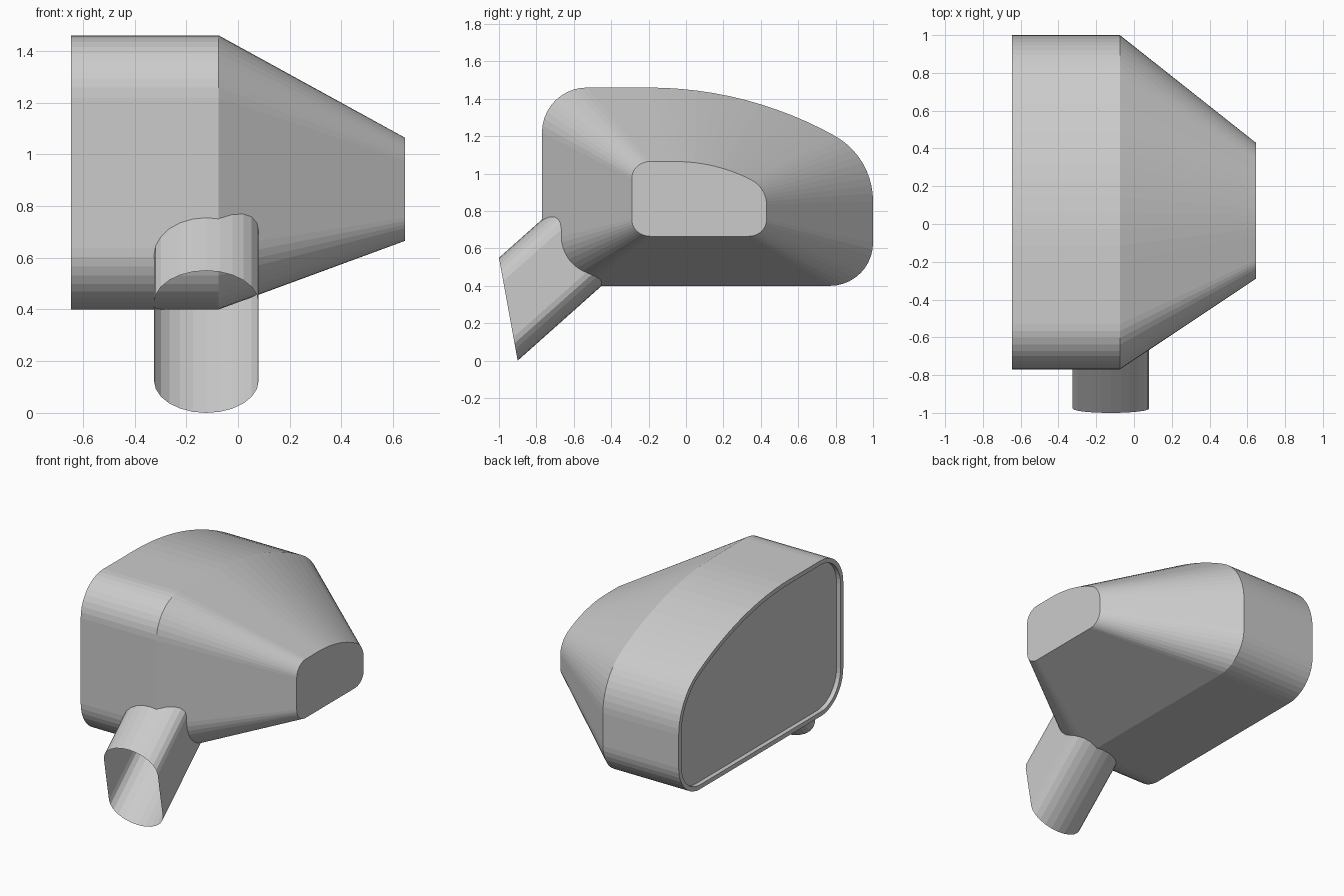
import bpy, bmesh
from math import sin, cos, radians, pi
from mathutils import Vector

if "Cube" in bpy.data.objects:
    bpy.data.objects.remove(bpy.data.objects["Cube"], do_unlink=True)

grey = bpy.data.materials.new("plain grey")
grey.use_nodes = True
grey.diffuse_color = (0.6, 0.6, 0.6, 1)
grey.node_tree.nodes["Principled BSDF"].inputs["Base Color"].default_value = (0.6, 0.6, 0.6, 1)

# Rounded outline: centre y, centre z, radius, start angle, end angle, steps
ARCS = [
    (0.77, 0.63, 0.23, 270, 360, 10),
    (0.60, 0.853, 0.40, 0, 61, 10),
    (-0.20, -0.59, 2.05, 61, 90, 12),
    (-0.53, 1.22, 0.24, 90, 180, 10),
    (-0.53, 0.64, 0.24, 180, 270, 10),
]


def outline(inset=0.0):
    points = []
    for cy, cz, r, a0, a1, steps in ARCS:
        for i in range(steps + 1):
            a = radians(a0 + (a1 - a0) * i / steps)
            p = Vector((cy + (r - inset) * cos(a), cz + (r - inset) * sin(a)))
            if not points or (p - points[-1]).length > 0.005:
                points.append(p)
    return points


def loft(name, rings, cap_start=False, cap_end=False):
    bm = bmesh.new()
    loops = [[bm.verts.new(p) for p in ring] for ring in rings]
    for a, b in zip(loops, loops[1:]):
        for i in range(len(a)):
            j = (i + 1) % len(a)
            bm.faces.new((a[i], a[j], b[j], b[i]))
    if cap_start:
        bm.faces.new(loops[0][::-1])
    if cap_end:
        bm.faces.new(loops[-1])
    bmesh.ops.recalc_face_normals(bm, faces=bm.faces)
    mesh = bpy.data.meshes.new(name)
    bm.to_mesh(mesh)
    bm.free()
    mesh.materials.append(grey)
    obj = bpy.data.objects.new(name, mesh)
    bpy.context.collection.objects.link(obj)
    return obj


def ring_at(x, points):
    return [Vector((x, p.x, p.y)) for p in points]


# Housing: tapered back, straight band, thin rim and recessed mirror face
big = outline()
lip = outline(0.03)
small = [Vector((-0.29 + (p.x + 0.77) * 0.407, 0.665 + (p.y - 0.4) * 0.377)) for p in big]
loft("mirror_housing", [
    ring_at(0.645, small),
    ring_at(-0.075, big),
    ring_at(-0.645, big),
    ring_at(-0.645, lip),
    ring_at(-0.615, lip),
], cap_start=True, cap_end=True)

# Mounting arm: open slanted tube with straight sides and rounded top and bottom
top, bottom = Vector((0, -1.0, 0.55)), Vector((0, -0.9, 0.0))
middle = (top + bottom) / 2
up = (top - bottom) / 0.55
along = Vector((0, 0.747, 0.665)) * 0.7
STEPS = 12
opening = []
for side in (1, -1):
    for i in range(STEPS + 1):
        a = pi * i / STEPS
        opening.append(middle + Vector((-0.1225 + side * 0.2025 * cos(a), 0, 0))
                       + up * side * (0.15 + 0.125 * sin(a)))
loft("mounting_arm", [opening, [p + along for p in opening]])
